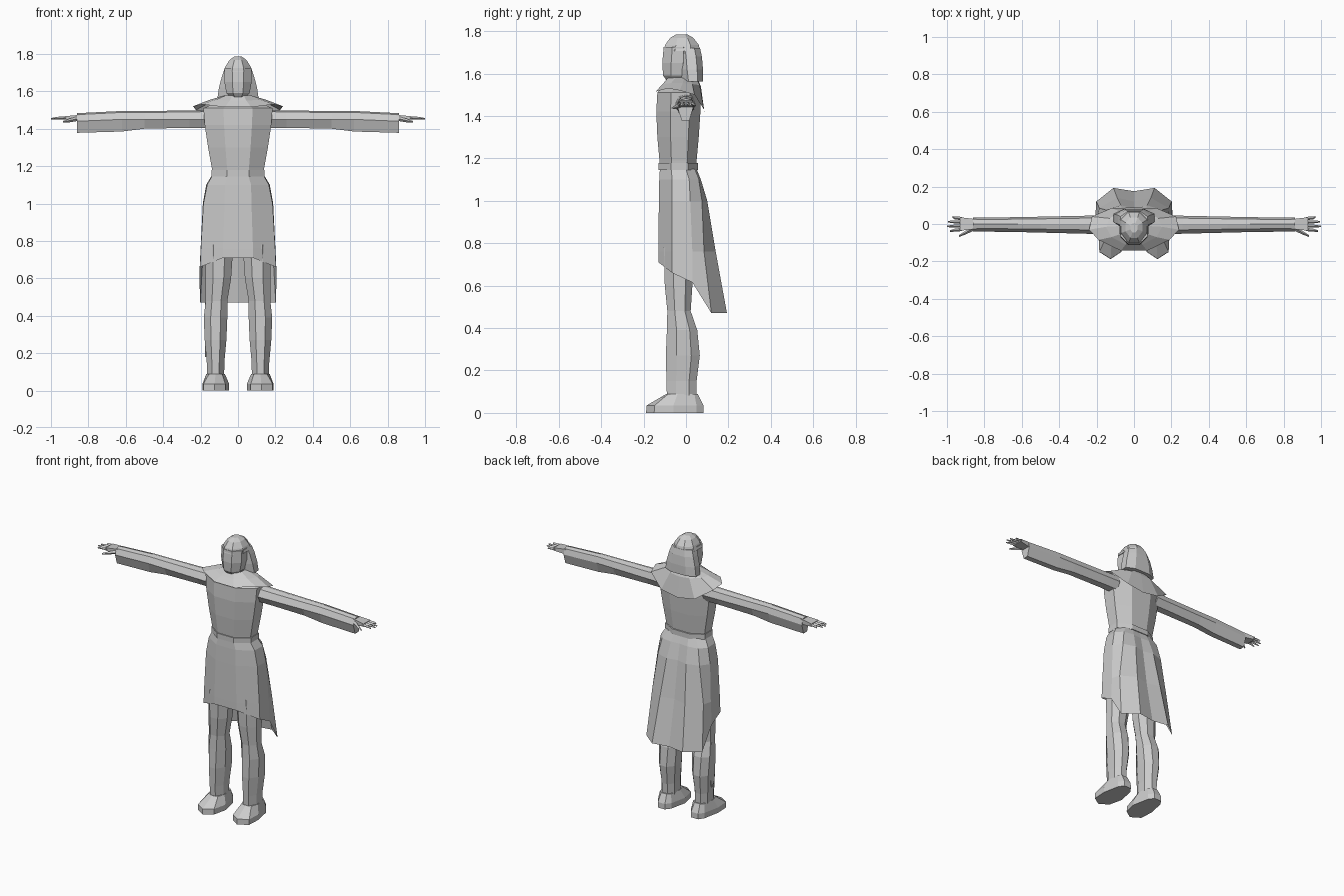
import bpy, bmesh, math
from mathutils import Vector

grey = bpy.data.materials.new("cloth grey")
grey.diffuse_color = (0.6, 0.6, 0.6, 1)


def loft(name, rings, caps=True):
    """Skin a list of equal-sized point loops into one flat-shaded object."""
    bm = bmesh.new()
    loops = [[bm.verts.new(p) for p in r] for r in rings]
    n = len(loops[0])
    for a, b in zip(loops, loops[1:]):
        for i in range(n):
            j = (i + 1) % n
            bm.faces.new((a[i], a[j], b[j], b[i]))
    if caps:
        bm.faces.new(loops[0][::-1])
        bm.faces.new(loops[-1])
    bmesh.ops.recalc_face_normals(bm, faces=bm.faces)
    me = bpy.data.meshes.new(name)
    bm.to_mesh(me)
    bm.free()
    me.materials.append(grey)
    ob = bpy.data.objects.new(name, me)
    bpy.context.collection.objects.link(ob)
    return ob


def octagon(z, w, yf, yb, cx=0, k=0.42):
    """Eight-sided body section: half width w, front yf, back yb."""
    d = yb - yf
    half = [(k * w, yf), (w, yf + 0.32 * d), (w, yf + 0.75 * d), (k * w, yb)]
    pts = half + [(-x, y) for x, y in half[::-1]]
    return [(cx + x, y, z) for x, y in pts]


def mirrored(half):
    """Close a ring from its right half; the last point lies on the centre line."""
    return half + [(-x, y, z) for x, y, z in half[-2::-1]]


def section(x, pts, s):
    return [(s * x, y, z) for y, z in pts]


# Torso and belt
loft("torso", [octagon(*r) for r in [
    (1.14, .135, -.12, .045), (1.19, .14, -.125, .05), (1.30, .16, -.135, .06),
    (1.42, .178, -.14, .068), (1.51, .185, -.135, .07), (1.545, .10, -.10, .055)]])
loft("belt", [octagon(z, .143, -.13, .057) for z in (1.145, 1.178)])

# Skirt, short in front and long behind
def skirt_ring(z, f, s1, s2, b1, b2, bc):
    return mirrored([(x, y, z) for x, y in (f, s1, s2, b1, b2, (0, bc))])

hem = mirrored([(.08, -.13, .71), (.203, -.065, .66), (.207, .03, .615),
                (.202, .12, .47), (.11, .193, .47), (0, .175, .47)])
loft("skirt", [
    skirt_ring(1.15, (.055, -.123), (.137, -.07), (.14, .0), (.10, .04), (.05, .05), .05),
    skirt_ring(1.10, (.07, -.126), (.165, -.065), (.17, .015), (.13, .06), (.06, .07), .065),
    skirt_ring(1.00, (.072, -.128), (.185, -.065), (.188, .02), (.15, .075), (.07, .10), .085),
    skirt_ring(0.76, (.08, -.13), (.199, -.065), (.20, .03), (.185, .085), (.09, .14), .12),
    hem], caps=False)

# Shoulder cape
loft("shoulder_cape", [
    mirrored([(.03, -.085, 1.58), (.06, -.05, 1.58), (.06, -.01, 1.58),
              (.055, .02, 1.58), (.035, .05, 1.575), (0, .055, 1.575)]),
    mirrored([(.045, -.11, 1.55), (.12, -.07, 1.555), (.15, -.015, 1.555),
              (.13, .03, 1.55), (.07, .065, 1.545), (0, .07, 1.54)]),
    mirrored([(.07, -.143, 1.515), (.19, -.085, 1.53), (.24, -.03, 1.52),
              (.225, .04, 1.50), (.12, .085, 1.43), (0, .088, 1.41)])], caps=False)

# Head
loft("neck", [octagon(1.50, .055, -.07, .04), octagon(1.60, .048, -.065, .03)])
loft("face", [octagon(*r) for r in [
    (1.565, .04, -.09, .0), (1.59, .062, -.108, .01),
    (1.65, .073, -.112, .02), (1.725, .073, -.105, .02)]])
loft("head_cap", [octagon(*r) for r in [
    (1.705, .078, -.108, .068), (1.735, .066, -.098, .06),
    (1.768, .045, -.075, .035), (1.785, .02, -.045, .005)]])
loft("hair", [octagon(*r, 0, .5) for r in [
    (1.562, .11, -.02, .08), (1.62, .102, -.03, .08),
    (1.68, .086, -.035, .075), (1.72, .072, -.04, .066)]])

for side, s in (("right", -1), ("left", 1)):
    # Sleeve with a hanging lower fold
    sleeve = []
    for x, hw, top, mid, low in [(.15, .055, 1.50, 1.45, 1.405), (.26, .052, 1.497, 1.45, 1.405),
                                 (.50, .046, 1.495, 1.45, 1.40), (.62, .043, 1.495, 1.45, 1.385),
                                 (.86, .04, 1.483, 1.44, 1.378)]:
        sleeve.append(section(x, [(-hw, mid), (-.6 * hw, top - .008), (0, top), (.6 * hw, top - .008),
                                  (.85 * hw, mid), (.4 * hw, low), (-.5 * hw, low)], s))
    loft(side + "_sleeve", sleeve)

    # Hand, four fingers and thumb
    def slab(x, y, hw, z, hh):
        return section(x, [(y - hw, z), (y, z + hh), (y + hw, z), (y, z - hh)], s)

    loft(side + "_palm", [section(x, [(-h, z - t), (-h, z + t), (h, z + t), (h, z - t)], s)
                          for x, h, z, t in [(.83, .024, 1.457, .018), (.88, .03, 1.457, .014),
                                             (.93, .036, 1.457, .009)]])
    for i, tip in enumerate((.985, 1.0, .995, .97)):
        y = -.029 + .0193 * i
        loft(f"{side}_finger_{i + 1}", [slab(.92, y, .009, 1.457, .009),
                                        slab(.96, y * 1.15, .008, 1.456, .008),
                                        slab(tip, y * 1.3, .004, 1.453, .004)])
    loft(side + "_thumb", [slab(.86, -.024, .013, 1.453, .012), slab(.90, -.046, .01, 1.444, .01),
                           slab(.935, -.064, .005, 1.437, .005)])

    # Leg
    loft(side + "_leg", [octagon(z, w, yf, yb, s * cx) for z, w, yf, yb, cx in [
        (.07, .046, -.09, .048, .12), (.15, .047, -.092, .05, .12), (.27, .058, -.095, .065, .12),
        (.39, .063, -.09, .053, .12), (.48, .058, -.088, .022, .115), (.60, .068, -.10, .03, .105),
        (.78, .075, -.105, .04, .10)]])

    # Shoe with a pointed toe
    sole = [(.125, -.188), (.185, -.15), (.19, -.06), (.168, .05), (.145, .083),
            (.095, .083), (.07, .05), (.047, -.06), (.068, -.15)]
    ankle = [(.12, -.095), (.155, -.085), (.17, -.04), (.16, .04), (.14, .056),
             (.10, .056), (.08, .04), (.07, -.04), (.085, -.085)]
    loft(side + "_shoe", [[(s * x, y, 0) for x, y in sole],
                          [(s * x, y * .99, .035) for x, y in sole],
                          [(s * x, y, .088) for x, y in ankle]])

# Sheathed dagger on the right calf
loft("calf_dagger", [[(-.168 + a * .008, -.02 + b * w, z) for a, b in ((-1, -1), (1, -1), (1, 1), (-1, 1))]
                     for z, w in [(.18, .006), (.22, .016), (.38, .02), (.39, .028), (.40, .01), (.47, .01)]])
